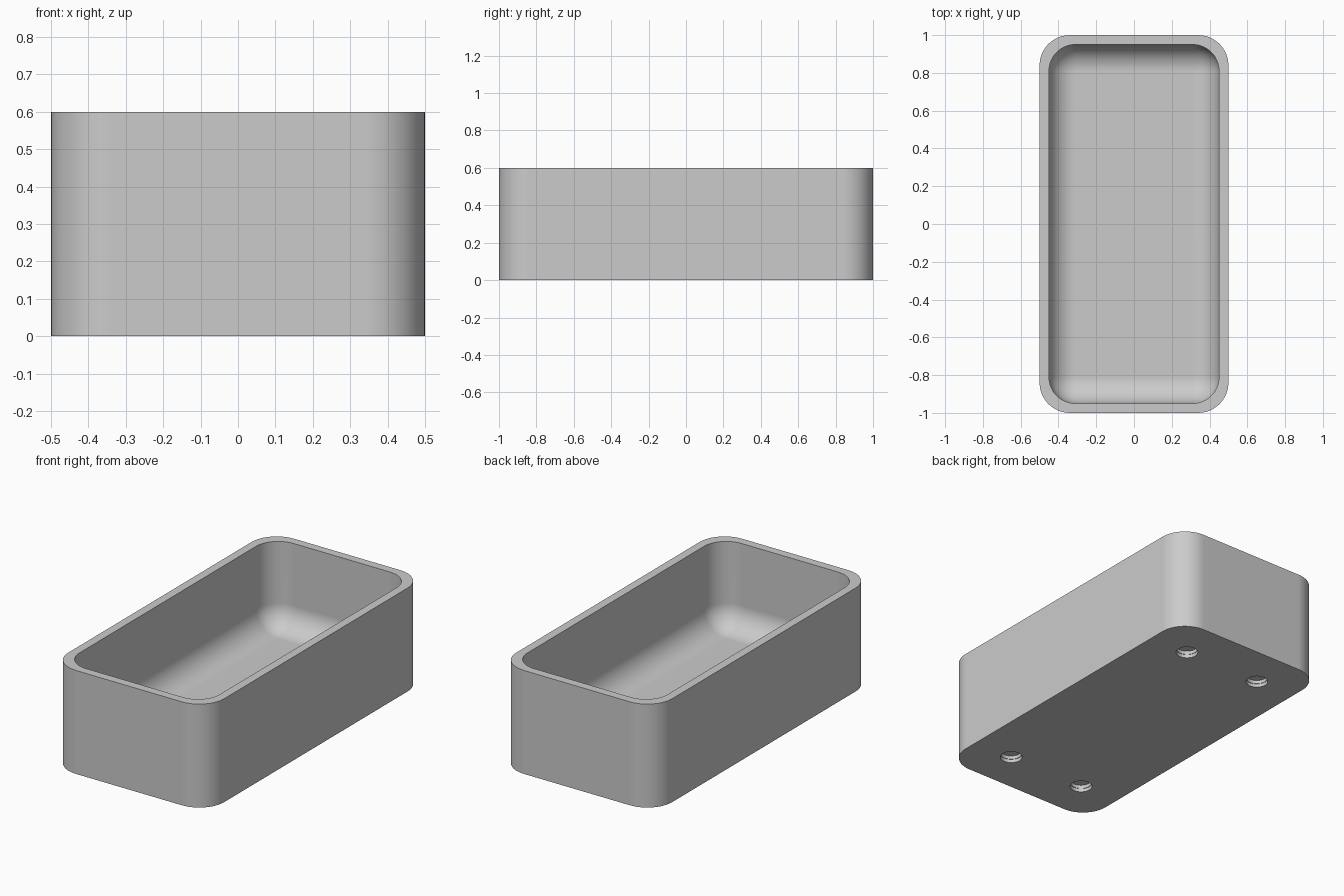
import bpy, bmesh, math

if "Cube" in bpy.data.objects:
    bpy.data.objects.remove(bpy.data.objects["Cube"], do_unlink=True)

HALF_X, HALF_Y, HEIGHT = 0.5, 1.0, 0.6
WALL, FLOOR = 0.05, 0.1
OUTER_CORNER, INNER_CORNER, FILLET = 0.16, 0.14, 0.14
STEPS = 12

grey = bpy.data.materials.new("plain grey")
grey.use_nodes = True
colour = (0.6, 0.6, 0.6, 1)
grey.diffuse_color = colour
grey.node_tree.nodes["Principled BSDF"].inputs["Base Color"].default_value = colour


def rounded_ring(bm, inset, r, z):
    """Ring of vertices around a rounded rectangle with corner radius r."""
    ring = []
    for quarter, (sx, sy) in enumerate(((1, 1), (-1, 1), (-1, -1), (1, -1))):
        for i in range(STEPS + 1):
            a = math.pi / 2 * (quarter + i / STEPS)
            ring.append(bm.verts.new((sx * (HALF_X - inset - r) + r * math.cos(a),
                                      sy * (HALF_Y - inset - r) + r * math.sin(a), z)))
    return ring


def finish(bm, name):
    bmesh.ops.remove_doubles(bm, verts=bm.verts, dist=0.0001)
    bmesh.ops.recalc_face_normals(bm, faces=bm.faces)
    mesh = bpy.data.meshes.new(name)
    bm.to_mesh(mesh)
    bm.free()
    mesh.materials.append(grey)
    obj = bpy.data.objects.new(name, mesh)
    bpy.context.collection.objects.link(obj)
    return obj


# Tray: outer wall, rim, inner wall and filleted floor as one profile
profile = [(0, OUTER_CORNER, 0), (0, OUTER_CORNER, HEIGHT), (WALL, INNER_CORNER, HEIGHT)]
for i in range(STEPS + 1):
    a = math.pi / 2 * i / STEPS
    shift = FILLET * (1 - math.cos(a))
    profile.append((WALL + shift, INNER_CORNER - shift,
                    FLOOR + FILLET * (1 - math.sin(a))))
bm = bmesh.new()
rings = [rounded_ring(bm, *point) for point in profile]
for low, high in zip(rings, rings[1:]):
    for i in range(len(low)):
        j = (i + 1) % len(low)
        bm.faces.new((low[i], low[j], high[j], high[i]))
bm.faces.new(rings[0])
bm.faces.new(rings[-1])
tray = finish(bm, "tray")

# Four blind round sockets in the underside, each with a fine step
bpy.context.view_layer.objects.active = tray
tray.select_set(True)
for radius, depth in ((0.06, 0.02), (0.057, 0.04)):
    bm = bmesh.new()
    for x in (-0.25, 0.25):
        for y in (-0.75, 0.75):
            made = bmesh.ops.create_cone(bm, cap_ends=True, segments=32, radius1=radius,
                                         radius2=radius, depth=2 * depth)
            bmesh.ops.translate(bm, verts=made["verts"], vec=(x, y, 0))
    cutter = finish(bm, "socket_cutter")
    cutter.hide_render = True
    cut = tray.modifiers.new("sockets", 'BOOLEAN')
    cut.operation = 'DIFFERENCE'
    cut.solver = 'EXACT'
    cut.object = cutter
    bpy.ops.object.modifier_apply(modifier=cut.name)
    bpy.data.objects.remove(cutter, do_unlink=True)

# Smooth the curved parts and keep the flat walls flat
bpy.ops.object.shade_smooth_by_angle(angle=math.radians(30))
flatten = tray.modifiers.new("flat_walls", 'WEIGHTED_NORMAL')
flatten.keep_sharp = True
